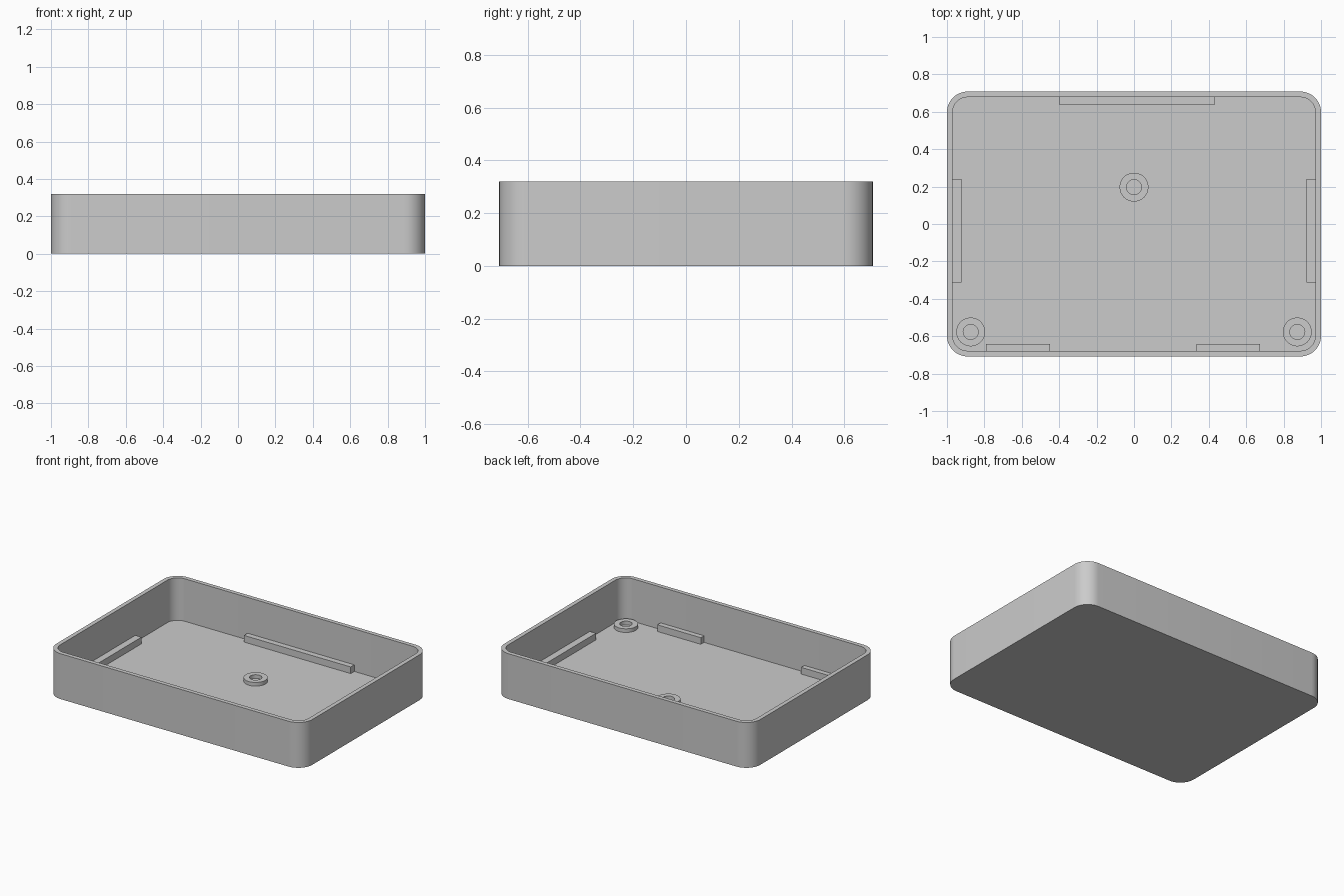
import bpy, bmesh, math

cube = bpy.data.objects.get("Cube")
if cube:
    bpy.data.objects.remove(cube, do_unlink=True)

grey = bpy.data.materials.new("light grey plastic")
grey.use_nodes = True
grey.diffuse_color = (0.6, 0.6, 0.6, 1)
grey.node_tree.nodes["Principled BSDF"].inputs["Base Color"].default_value = (0.6, 0.6, 0.6, 1)

FLOOR = 0.02
TOP = 0.32


def rounded_loop(hx, hy, r, z, steps=12):
    """Points of a rounded rectangle; a circle when hx = hy = r."""
    pts = []
    for i, (sx, sy) in enumerate([(1, 1), (-1, 1), (-1, -1), (1, -1)]):
        for k in range(steps + 1):
            a = math.pi / 2 * (i + k / steps)
            pts.append((sx * (hx - r) + r * math.cos(a),
                        sy * (hy - r) + r * math.sin(a), z))
    return pts


def finish(name, bm, location=(0, 0, 0)):
    bmesh.ops.remove_doubles(bm, verts=bm.verts, dist=1e-5)
    bmesh.ops.recalc_face_normals(bm, faces=bm.faces)
    mesh = bpy.data.meshes.new(name)
    bm.to_mesh(mesh)
    bm.free()
    mesh.materials.append(grey)
    obj = bpy.data.objects.new(name, mesh)
    obj.location = location
    bpy.context.collection.objects.link(obj)
    bpy.ops.object.select_all(action='DESELECT')
    obj.select_set(True)
    bpy.context.view_layer.objects.active = obj
    bpy.ops.object.shade_smooth_by_angle(angle=math.radians(30))
    return obj


def loft(name, loops, location=(0, 0, 0), closed=False):
    """Skin the loops in order; cap both ends, or join last to first."""
    bm = bmesh.new()
    rings = [[bm.verts.new(p) for p in loop] for loop in loops]
    pairs = list(zip(rings, rings[1:]))
    if closed:
        pairs.append((rings[-1], rings[0]))
    else:
        bm.faces.new(rings[0])
        bm.faces.new(rings[-1])
    for a, b in pairs:
        n = len(a)
        for i in range(n):
            j = (i + 1) % n
            bm.faces.new((a[i], a[j], b[j], b[i]))
    return finish(name, bm, location)


def rib(name, x0, x1, y0, y1, height=0.047):
    """Block standing on the tray floor against a wall."""
    bm = bmesh.new()
    bmesh.ops.create_cube(bm, size=1)
    bmesh.ops.scale(bm, vec=(x1 - x0, y1 - y0, height), verts=bm.verts)
    finish(name, bm, ((x0 + x1) / 2, (y0 + y1) / 2, FLOOR + height / 2))


# Open tray: outer wall, rim, inner wall and floor in one skin
loft("tray", [
    rounded_loop(1, 0.708, 0.11, 0),
    rounded_loop(1, 0.708, 0.11, TOP),
    rounded_loop(0.97, 0.678, 0.08, TOP),
    rounded_loop(0.97, 0.678, 0.08, FLOOR),
])

# Ring-shaped bosses on the floor
for name, x, y in [("rear_boss", 0, 0.197),
                   ("front_left_boss", 0.873, -0.577),
                   ("front_right_boss", -0.873, -0.577)]:
    profile = [(0.077, 0), (0.077, 0.026), (0.04, 0.026), (0.04, 0)]
    loft(name, [rounded_loop(r, r, r, z) for r, z in profile],
         (x, y, FLOOR), closed=True)

# Locating ribs along the walls
rib("back_rib", -0.4, 0.434, 0.638, 0.68)
rib("left_rib", 0.922, 0.972, -0.312, 0.24)
rib("right_rib", -0.972, -0.922, -0.312, 0.24)
rib("front_left_rib", 0.334, 0.674, -0.68, -0.642)
rib("front_right_rib", -0.79, -0.45, -0.68, -0.642)
